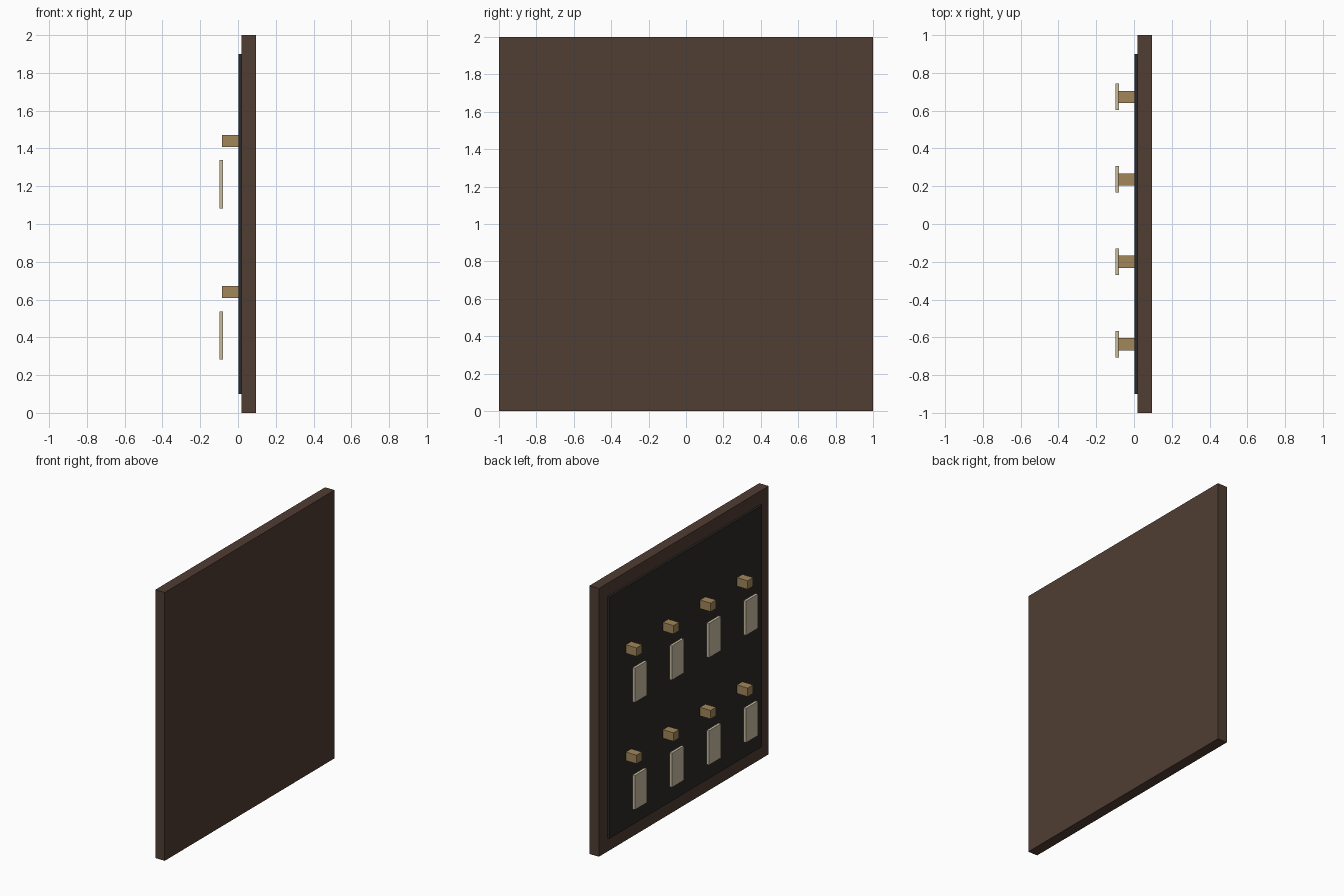
import bpy
import bmesh
from mathutils import Matrix, Vector

if "Cube" in bpy.data.objects:
    bpy.data.objects.remove(bpy.data.objects["Cube"])


def material(name, rgb):
    m = bpy.data.materials.new(name)
    m.diffuse_color = (*rgb, 1)
    m.use_nodes = True
    m.node_tree.nodes["Principled BSDF"].inputs["Base Color"].default_value = m.diffuse_color
    return m


def box(name, xs, ys, zs, mat):
    """Axis-aligned box from its (min, max) extents."""
    size = [b - a for a, b in (xs, ys, zs)]
    centre = Vector([(a + b) / 2 for a, b in (xs, ys, zs)])
    bm = bmesh.new()
    bmesh.ops.create_cube(bm, size=1, matrix=Matrix.Diagonal((*size, 1)))
    mesh = bpy.data.meshes.new(name)
    bm.to_mesh(mesh)
    bm.free()
    mesh.materials.append(mat)
    ob = bpy.data.objects.new(name, mesh)
    ob.location = centre
    bpy.context.collection.objects.link(ob)
    return ob


wood = material("dark_wood", (0.08, 0.047, 0.033))
felt = material("dark_panel", (0.024, 0.022, 0.021))
brass = material("brass", (0.36, 0.24, 0.10))
ivory = material("ivory", (0.58, 0.51, 0.36))

# Backing board and the raised dark panel on its left face
box("backing_board", (0.018, 0.096), (-1, 1), (0, 2), wood)
box("face_panel", (0.002, 0.018), (-0.9, 0.9), (0.1, 1.9), felt)

# Two rows of four pegs, each with a tag hanging below it
for row, z in enumerate((0.64, 1.44)):
    for col in range(4):
        y = 0.673 - 0.4365 * col
        box(f"peg_{row}_{col}", (-0.086, 0.002), (y - 0.032, y + 0.032),
            (z - 0.032, z + 0.032), brass)
        box(f"tag_{row}_{col}", (-0.099, -0.079), (y - 0.07, y + 0.07),
            (z - 0.357, z - 0.102), ivory)
